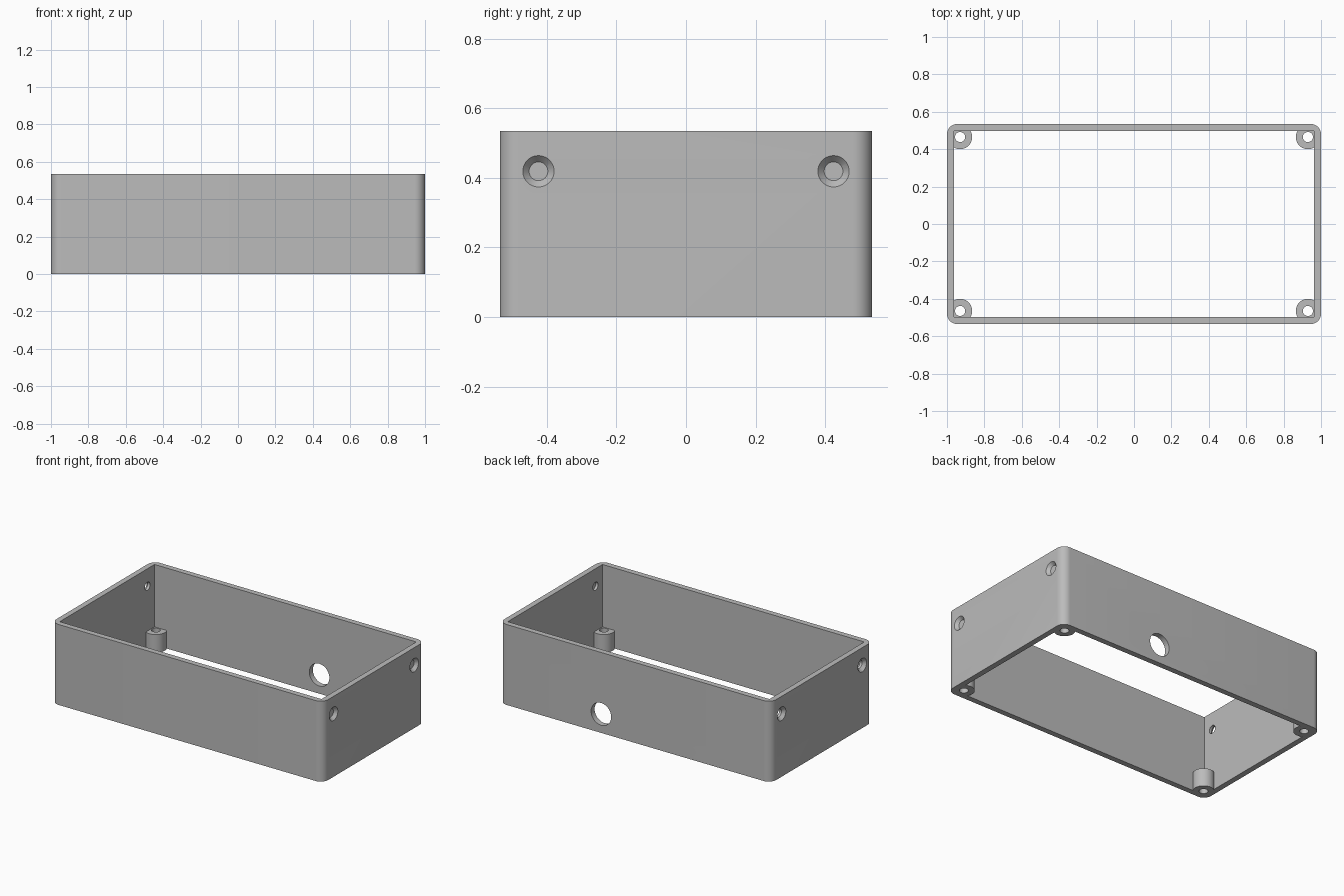
import bpy, bmesh, math
from mathutils import Matrix, Vector

old = bpy.data.objects.get("Cube")
if old:
    bpy.data.objects.remove(old, do_unlink=True)

# Overall sizes
HX, HY, H = 1.0, 0.535, 0.535
WALL, CORNER = 0.037, 0.055
POST_X, POST_Y, POST_H = 0.93, 0.465, 0.12

grey = bpy.data.materials.new("plain grey")
grey.use_nodes = True
colour = (0.5, 0.5, 0.5, 1)
grey.diffuse_color = colour
grey.node_tree.nodes["Principled BSDF"].inputs["Base Color"].default_value = colour


def finish(name, bm):
    bmesh.ops.recalc_face_normals(bm, faces=bm.faces)
    mesh = bpy.data.meshes.new(name)
    bm.to_mesh(mesh)
    bm.free()
    mesh.materials.append(grey)
    obj = bpy.data.objects.new(name, mesh)
    bpy.context.collection.objects.link(obj)
    return obj


def box(name, hx, hy, z0, z1, radius=0):
    bm = bmesh.new()
    bmesh.ops.create_cube(bm, size=1)
    for v in bm.verts:
        v.co = (v.co.x * 2 * hx, v.co.y * 2 * hy, z1 if v.co.z > 0 else z0)
    if radius:
        upright = [e for e in bm.edges if abs(e.verts[0].co.z - e.verts[1].co.z) > 0.1]
        bmesh.ops.bevel(bm, geom=upright, offset=radius, segments=10,
                        profile=0.5, affect='EDGES')
    return finish(name, bm)


def cone(name, start, end, r1, r2):
    """Cylinder or cone running from start to end."""
    start, end = Vector(start), Vector(end)
    axis = end - start
    turn = axis.to_track_quat('Z', 'Y').to_matrix().to_4x4()
    bm = bmesh.new()
    bmesh.ops.create_cone(bm, cap_ends=True, segments=40, radius1=r1, radius2=r2,
                          depth=axis.length,
                          matrix=Matrix.Translation((start + end) / 2) @ turn)
    return finish(name, bm)


def combine(body, tool, operation):
    mod = body.modifiers.new(tool.name, 'BOOLEAN')
    mod.object, mod.operation, mod.solver = tool, operation, 'EXACT'
    bpy.context.view_layer.objects.active = body
    bpy.ops.object.modifier_apply(modifier=mod.name)
    bpy.data.objects.remove(tool, do_unlink=True)


# Open frame with rounded outer corners and square inner corners
case = box("enclosure_frame", HX, HY, 0, H, CORNER)
combine(case, box("inner_cutter", HX - WALL, HY - WALL, -0.1, H + 0.1), 'DIFFERENCE')

for sx in (-1, 1):
    for sy in (-1, 1):
        # Corner screw post with a through hole
        x, y = sx * POST_X, sy * POST_Y
        combine(case, cone("screw_post", (x, y, 0), (x, y, POST_H), 0.065, 0.065), 'UNION')
        combine(case, cone("post_hole", (x, y, -0.1), (x, y, POST_H + 0.1), 0.027, 0.027),
                'DIFFERENCE')
        # Countersunk hole in the end wall
        y, z = sy * 0.424, 0.419
        combine(case, cone("end_hole", (sx * 0.9, y, z), (sx * 1.1, y, z), 0.027, 0.027),
                'DIFFERENCE')
        combine(case, cone("countersink", (sx * 0.98, y, z), (sx * 1.02, y, z), 0.027, 0.063),
                'DIFFERENCE')

# Cable hole in the back wall
combine(case, cone("cable_hole", (0.25, 0.4, 0.125), (0.25, 0.6, 0.125), 0.074, 0.074),
        'DIFFERENCE')

# Smooth round surfaces, sharp corners
bpy.ops.object.select_all(action='DESELECT')
case.select_set(True)
bpy.context.view_layer.objects.active = case
bpy.ops.object.shade_smooth_by_angle(angle=math.radians(30))
